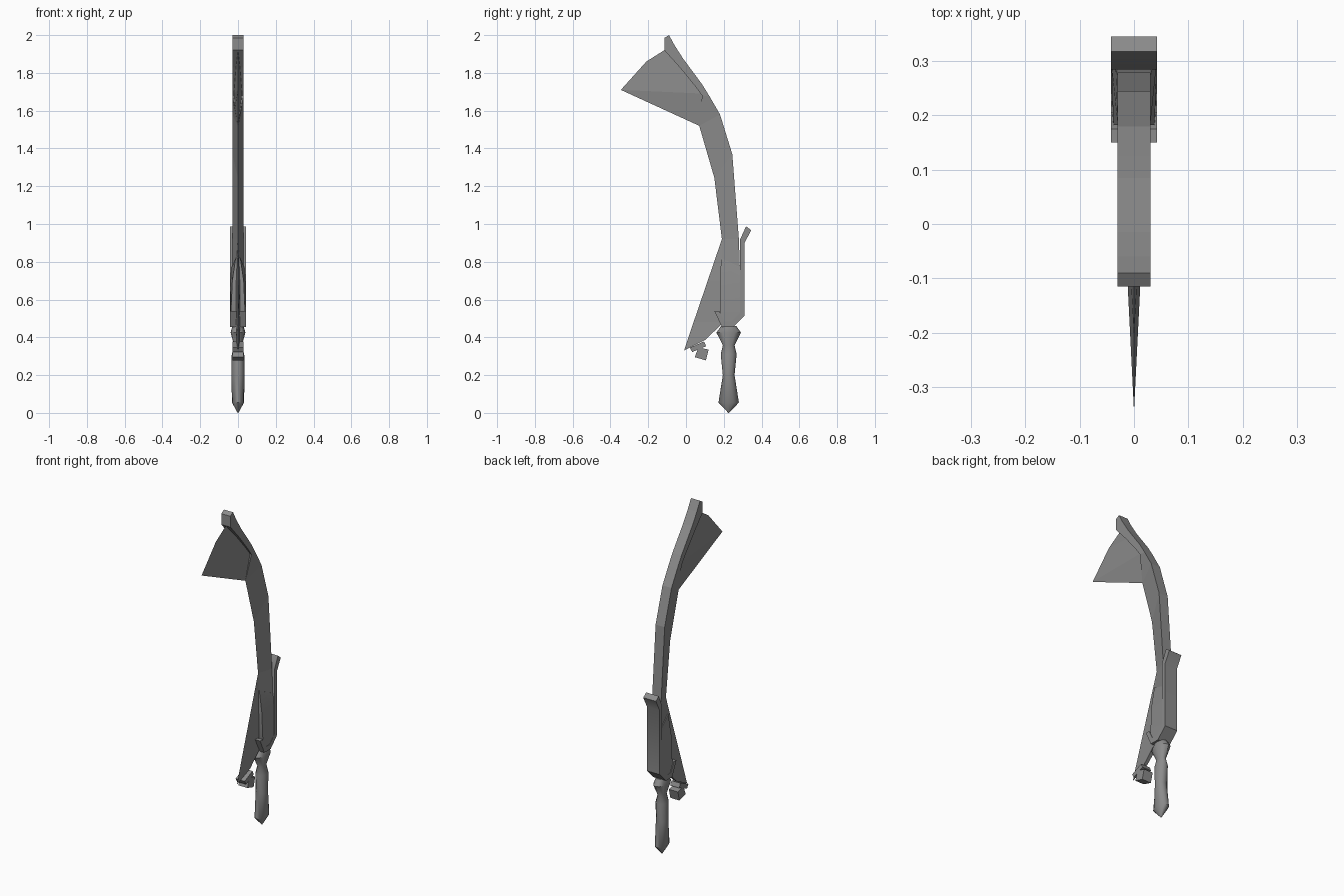
import bpy, bmesh, math

if "Cube" in bpy.data.objects:
    bpy.data.objects.remove(bpy.data.objects["Cube"])

steel = bpy.data.materials.new("grey_steel")
steel.diffuse_color = (0.26, 0.26, 0.26, 1)
steel.use_nodes = True
steel.node_tree.nodes["Principled BSDF"].inputs["Base Color"].default_value = steel.diffuse_color


def finish(name, bm, smooth=None):
    bmesh.ops.remove_doubles(bm, verts=bm.verts, dist=0.0005)
    bmesh.ops.recalc_face_normals(bm, faces=bm.faces)
    me = bpy.data.meshes.new(name)
    bm.to_mesh(me)
    bm.free()
    me.materials.append(steel)
    ob = bpy.data.objects.new(name, me)
    bpy.context.collection.objects.link(ob)
    if smooth:
        bpy.ops.object.select_all(action='DESELECT')
        bpy.context.view_layer.objects.active = ob
        ob.select_set(True)
        bpy.ops.object.shade_smooth_by_angle(angle=math.radians(smooth))
    return ob


def slab(name, rows, smooth=None):
    """Mirrored solid from rows of two (y, z, half width) points."""
    bm = bmesh.new()
    rings = []
    for (ay, az, ah), (by, bz, bh) in rows:
        rings.append([bm.verts.new(p) for p in
                      ((ah, ay, az), (bh, by, bz), (-bh, by, bz), (-ah, ay, az))])
    for r, s in zip(rings, rings[1:]):
        for i in range(4):
            j = (i + 1) % 4
            bm.faces.new((r[i], r[j], s[j], s[i]))
    bm.faces.new(rings[0])
    bm.faces.new(rings[-1])
    return finish(name, bm, smooth)


# Curved blade: square spine at the tip, wedge section lower down
W = 0.03
slab("blade", [
    ((-.09, 2.0, W), (-.115, 1.985, W)),
    ((-.06, 1.945, W), (-.115, 1.92, W)),
    ((-.015, 1.875, W), (-.032, 1.828, W)),
    ((.085, 1.74, W), (.048, 1.73, W)),
    ((.125, 1.675, W), (.085, 1.68, W)),
    ((.18, 1.58, W), (.07, 1.52, 0)),
    ((.245, 1.37, W), (.15, 1.245, 0)),
    ((.28, .92, W), (.19, .92, 0)),
    ((.285, .77, W), (.185, .77, .01)),
    ((.285, .50, W), (.185, .50, .01)),
])

# Thin forward fin near the tip
slab("upper_fin", [
    ((-.09, 1.95, .008), (-.115, 1.92, 0)),
    ((-.02, 1.84, .010), (-.21, 1.86, 0)),
    ((.095, 1.69, .022), (-.345, 1.71, 0)),
    ((.15, 1.60, .020), (.07, 1.52, 0)),
])

# Thin swept fin in front of the grip
slab("lower_fin", [
    ((.20, .92, .003), (.19, .92, 0)),
    ((.20, .70, .012), (.115, .70, 0)),
    ((.20, .48, .012), (.04, .48, 0)),
    ((.10, .385, .010), (-.01, .33, 0)),
])

# Guard: bent strap behind the blade, with a lip at the front
G = 0.042
strap = [((.345, .967), (.318, .988)), ((.31, .90), (.285, .915)),
         ((.31, .515), (.285, .53)), ((.25, .455), (.24, .485)),
         ((.19, .455), (.205, .485)), ((.15, .54), (.175, .54))]
slab("guard_strap", [((*a, G), (*b, G)) for a, b in strap], 35)

# Guard side walls that swell out of the blade
slab("guard_walls", [
    ((.185, .82, .012), (.29, .77, .034)),
    ((.182, .70, .030), (.295, .68, .0415)),
    ((.182, .52, .038), (.295, .52, .0415)),
    ((.20, .47, .040), (.25, .47, .0415)),
], 40)

# Handle with oval section: (z, half depth, half width)
bm = bmesh.new()
N = 12
profile = [(0, .002, .002), (.055, .054, .032), (.20, .031, .035), (.31, .042, .033),
           (.358, .031, .021), (.425, .065, .039), (.46, .040, .030)]
rings = [[bm.verts.new((w * math.sin(2 * math.pi * i / N),
                        .226 + d * math.cos(2 * math.pi * i / N), z)) for i in range(N)]
         for z, d, w in profile]
for r, s in zip(rings, rings[1:]):
    for i in range(N):
        bm.faces.new((r[i], r[(i + 1) % N], s[(i + 1) % N], s[i]))
bm.faces.new(rings[0])
bm.faces.new(rings[-1])
finish("handle", bm, 40)

# Small clasp and block at the end of the lower fin
slab("fin_clasp", [((.02, .345, .03), (.095, .378, .03)),
                   ((.033, .322, .03), (.107, .353, .03))])
slab("fin_block", [((.065, .347, .03), (.12, .335, .03)),
                   ((.047, .295, .03), (.105, .278, .03))])
